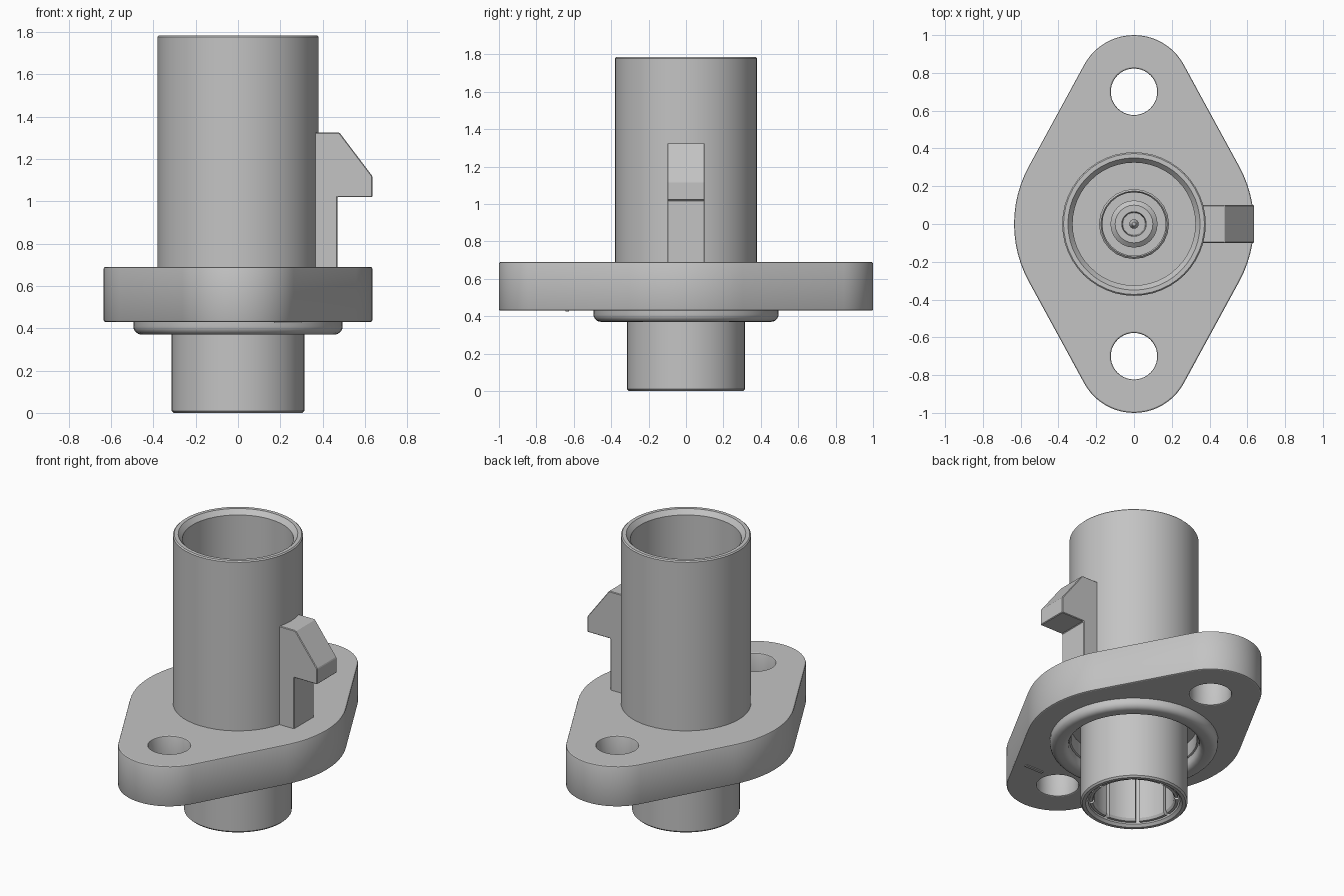
import bpy, bmesh, math
from math import pi, sin, cos, acos
from mathutils import Vector

cube = bpy.data.objects.get("Cube")
if cube:
    bpy.data.objects.remove(cube, do_unlink=True)

grey = bpy.data.materials.new("plain grey")
grey.use_nodes = True
grey.diffuse_color = (0.55, 0.55, 0.55, 1)
grey.node_tree.nodes["Principled BSDF"].inputs["Base Color"].default_value = (0.55, 0.55, 0.55, 1)


def finish(obj, smooth=True):
    """Give a mesh object its material and shading."""
    obj.data.materials.clear()
    obj.data.materials.append(grey)
    bpy.ops.object.select_all(action='DESELECT')
    obj.select_set(True)
    bpy.context.view_layer.objects.active = obj
    if smooth:
        bpy.ops.object.shade_smooth_by_angle(angle=math.radians(32))
    return obj


def from_bmesh(name, bm, smooth=True):
    bmesh.ops.recalc_face_normals(bm, faces=bm.faces)
    mesh = bpy.data.meshes.new(name)
    bm.to_mesh(mesh)
    bm.free()
    obj = bpy.data.objects.new(name, mesh)
    bpy.context.collection.objects.link(obj)
    return finish(obj, smooth)


def lathe(name, profile, steps=48, closed=True, arcs=((0, 2 * pi),)):
    """Turn an (r, z) profile about z, over full circles or separate arcs."""
    bm = bmesh.new()
    for start, sweep in arcs:
        full = sweep > 6.28
        verts = [bm.verts.new((r * cos(start), r * sin(start), z)) for r, z in profile]
        pairs = list(zip(verts, verts[1:]))
        if closed:
            pairs.append((verts[-1], verts[0]))
        geom = verts + [bm.edges.new(p) for p in pairs]
        if not full:
            bm.faces.new(verts)
        end = bmesh.ops.spin(bm, geom=geom, cent=(0, 0, 0), axis=(0, 0, 1),
                             angle=sweep, steps=steps, use_merge=full)
        if not full:
            loop = [v for v in end["geom_last"] if isinstance(v, bmesh.types.BMVert)]
            if len(loop) == len(profile):
                bmesh.ops.contextual_create(
                    bm, geom=[e for e in end["geom_last"] if isinstance(e, bmesh.types.BMEdge)])
    bmesh.ops.remove_doubles(bm, verts=bm.verts, dist=0.0001)
    return from_bmesh(name, bm)


def prism(name, outline, y0, y1, bevel):
    """Extrude an (x, z) outline along y and soften its edges."""
    bm = bmesh.new()
    face = bm.faces.new([bm.verts.new((x, y0, z)) for x, z in outline])
    ext = bmesh.ops.extrude_face_region(bm, geom=[face])
    moved = [v for v in ext["geom"] if isinstance(v, bmesh.types.BMVert)]
    bmesh.ops.translate(bm, verts=moved, vec=(0, y1 - y0, 0))
    if bevel:
        bmesh.ops.bevel(bm, geom=bm.edges[:], offset=bevel, segments=1, affect='EDGES')
    return from_bmesh(name, bm, False)


def arc(cx, cy, r, a0, a1, n):
    return [(cx + r * cos(a0 + (a1 - a0) * i / n),
             cy + r * sin(a0 + (a1 - a0) * i / n)) for i in range(n + 1)]


# Mounting flange: rounded diamond with two bolt holes and a central bore
side_r, end_r, end_y = 0.635, 0.3, 0.7
tilt = pi / 2 - acos((side_r - end_r) / end_y)
outline = []
for turn in (0, pi):
    outline += arc(0, 0, side_r, turn - tilt, turn + tilt, 12)
    outline += arc(0, end_y * cos(turn), end_r, turn + tilt, turn + pi - tilt, 20)
loops = [outline]
for y, r in ((end_y, 0.123), (-end_y, 0.123), (0, 0.37)):
    loops.append(arc(0, y, r, 0, 2 * pi, 40)[:-1])
curve = bpy.data.curves.new("flange", 'CURVE')
curve.dimensions = '2D'
curve.fill_mode = 'BOTH'
for points in loops:
    spline = curve.splines.new('POLY')
    spline.points.add(len(points) - 1)
    for p, (x, y) in zip(spline.points, points):
        p.co = (x, y, 0, 1)
    spline.use_cyclic_u = True
edge = 0.008
curve.extrude = 0.13 - edge
curve.bevel_depth = edge
curve.bevel_resolution = 1
curve.offset = -edge
flange = bpy.data.objects.new("flange", curve)
flange.location.z = 0.56
bpy.context.collection.objects.link(flange)
bpy.ops.object.select_all(action='DESELECT')
flange.select_set(True)
bpy.context.view_layer.objects.active = flange
bpy.ops.object.convert(target='MESH')
finish(bpy.context.object)

# Upper barrel with a chamfered mouth and a closed floor
lathe("barrel", [(0, 0.52), (0.38, 0.52), (0.38, 1.778), (0.373, 1.785), (0.35, 1.785),
                 (0.325, 1.755), (0.325, 0.72), (0, 0.72)], closed=False)

# Sealing lip under the flange
lip = [(0.375, 0.5), (0.385, 0.4)]
lip += arc(0.42, 0.405, 0.035, pi, 1.5 * pi, 4)
lip += arc(0.455, 0.41, 0.04, 1.5 * pi, 2 * pi, 5)
lathe("sealing_lip", lip + [(0.495, 0.44), (0.44, 0.5)])

# Lower sleeve
lathe("lower_sleeve", [(0.315, 0.54), (0.315, 0.01), (0.305, 0), (0.285, 0),
                       (0.27, 0.015), (0.27, 0.54)])

# Spring fingers separated by slots inside the lower sleeve
count, gap = 8, 0.09
lathe("spring_fingers", [(0.262, 0.02), (0.245, 0.02), (0.235, 0.035), (0.235, 0.5), (0.262, 0.5)],
      steps=6, arcs=[(2 * pi * i / count + gap / 2, 2 * pi / count - gap) for i in range(count)])

# Inner contact: shield tube, stepped insulator and pin
lathe("shield_tube", [(0.185, 0.7), (0.185, 1.33), (0.175, 1.34), (0.168, 1.33), (0.168, 0.7)], 24)
lathe("insulator", [(0, 0.7), (0.168, 0.7), (0.168, 1.2), (0.125, 1.2), (0.125, 1.24), (0.1, 1.26),
                    (0.065, 1.26), (0.06, 1.16), (0, 1.16)], 24, closed=False)
lathe("contact_pin", [(0, 0.7), (0.025, 0.7), (0.025, 1.27), (0.01, 1.3), (0, 1.3)], 16, closed=False)
lathe("rear_contact", [(0, 0.55), (0.06, 0.55), (0.06, 0.3), (0.045, 0.28), (0, 0.28)], 20, closed=False)

# Latch hook on the left side
prism("latch_hook", [(0.34, 0.67), (0.47, 0.67), (0.47, 1.02), (0.635, 1.02),
                     (0.635, 1.12), (0.48, 1.325), (0.34, 1.325)], -0.1, 0.1, 0.004)

# Small raised mark under the flange
prism("underside_mark", [(0.17, 0.424), (0.3, 0.424), (0.3, 0.432), (0.17, 0.432)], -0.645, -0.625, 0)
